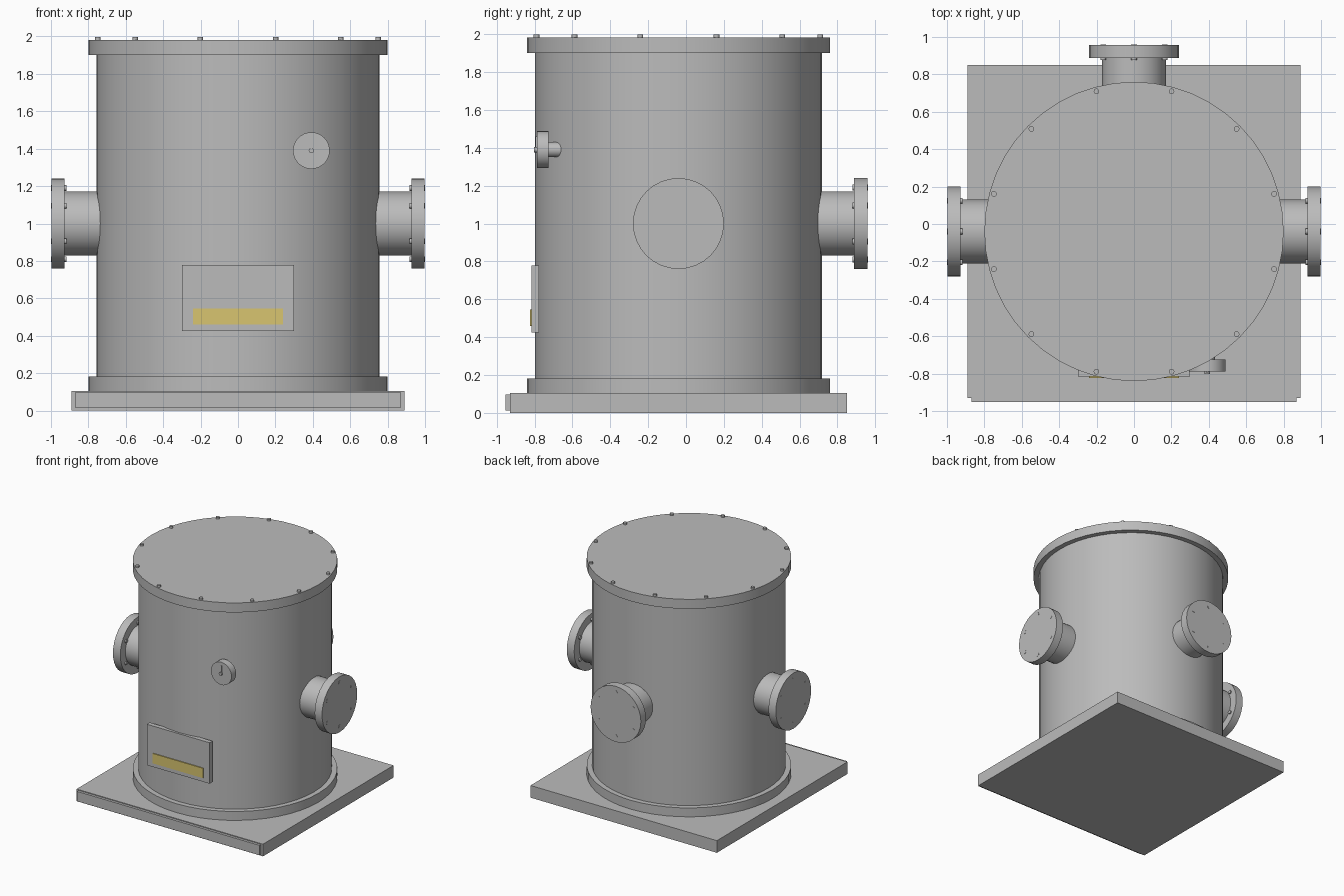
import bpy
from math import radians, sin, cos, pi
from mathutils import Vector

old = bpy.data.objects.get("Cube")
if old:
    bpy.data.objects.remove(old, do_unlink=True)


def material(name, rgb):
    m = bpy.data.materials.new(name)
    m.use_nodes = True
    m.diffuse_color = (*rgb, 1)
    m.node_tree.nodes["Principled BSDF"].inputs["Base Color"].default_value = (*rgb, 1)
    return m


STEEL = material("steel grey", (0.5, 0.5, 0.5))
YELLOW = material("label yellow", (0.69, 0.56, 0.16))
CY = -0.04      # tank axis
PORT_Z = 1.0


def finish(name, mat):
    ob = bpy.context.object
    ob.name = name
    ob.data.materials.append(mat)
    return ob


def rod(name, start, end, radius, sides=32):
    """Cylinder between two points."""
    a, b = Vector(start), Vector(end)
    bpy.ops.mesh.primitive_cylinder_add(
        vertices=sides, radius=radius, depth=(b - a).length, location=(a + b) / 2,
        rotation=(b - a).to_track_quat('Z', 'Y').to_euler())
    ob = finish(name, STEEL)
    bpy.ops.object.shade_smooth_by_angle(angle=radians(35))
    return ob


def box(name, low, high, mat=STEEL):
    a, b = Vector(low), Vector(high)
    bpy.ops.mesh.primitive_cube_add(size=1, location=(a + b) / 2)
    ob = finish(name, mat)
    ob.scale = b - a
    bpy.ops.object.transform_apply(location=False, rotation=False, scale=True)
    return ob


# Base plate and front strip
box("base_plate", (-0.89, -0.93, 0), (0.89, 0.85, 0.105))
box("base_front_strip", (-0.87, -0.952, 0.013), (0.87, -0.93, 0.098))

# Tank with lower flange and lid
rod("tank_body", (0, CY, 0.1), (0, CY, 1.92), 0.757, 48)
rod("lower_flange", (0, CY, 0.105), (0, CY, 0.182), 0.8, 48)
rod("lid", (0, CY, 1.9), (0, CY, 1.982), 0.8, 48)
for i in range(12):
    a = radians(15 + 30 * i)
    x, y = 0.776 * cos(a), CY + 0.776 * sin(a)
    rod(f"lid_bolt_{i + 1}", (x, y, 1.96), (x, y, 1.997), 0.015, 12)

# Side ports: pipe, flange and a ring of bolts
for name, d in (("left", (1, 0, 0)), ("right", (-1, 0, 0)), ("back", (0, 1, 0))):
    out = Vector(d)
    side = out.cross(Vector((0, 0, 1)))
    hub = Vector((0, CY, PORT_Z))
    reach = 0.998
    rod(f"{name}_port_pipe", hub + out * 0.65, hub + out * 0.94, 0.17)
    rod(f"{name}_port_flange", hub + out * (reach - 0.07), hub + out * reach, 0.24)
    for i in range(6):
        a = radians(30) + i * pi / 3
        p = hub + side * (0.19 * cos(a)) + Vector((0, 0, 0.19 * sin(a)))
        rod(f"{name}_port_bolt_{i + 1}", p + out * (reach - 0.08),
            p + out * (reach + 0.002), 0.015, 12)

# Gauge with needle
GX, GZ = 0.392, 1.39
rod("gauge_stem", (GX, -0.66, GZ), (GX, -0.74, GZ), 0.04, 24)
rod("gauge_case", (GX, -0.725, GZ), (GX, -0.788, GZ), 0.098)
rod("gauge_hub", (GX, -0.78, GZ), (GX, -0.803, GZ), 0.014, 16)
box("gauge_needle", (GX - 0.007, -0.795, GZ), (GX + 0.007, -0.785, GZ + 0.07))

# Nameplate with coloured label
box("nameplate", (-0.3, -0.815, 0.425), (0.3, -0.775, 0.778))
box("nameplate_label", (-0.24, -0.823, 0.46), (0.24, -0.814, 0.545), YELLOW)
